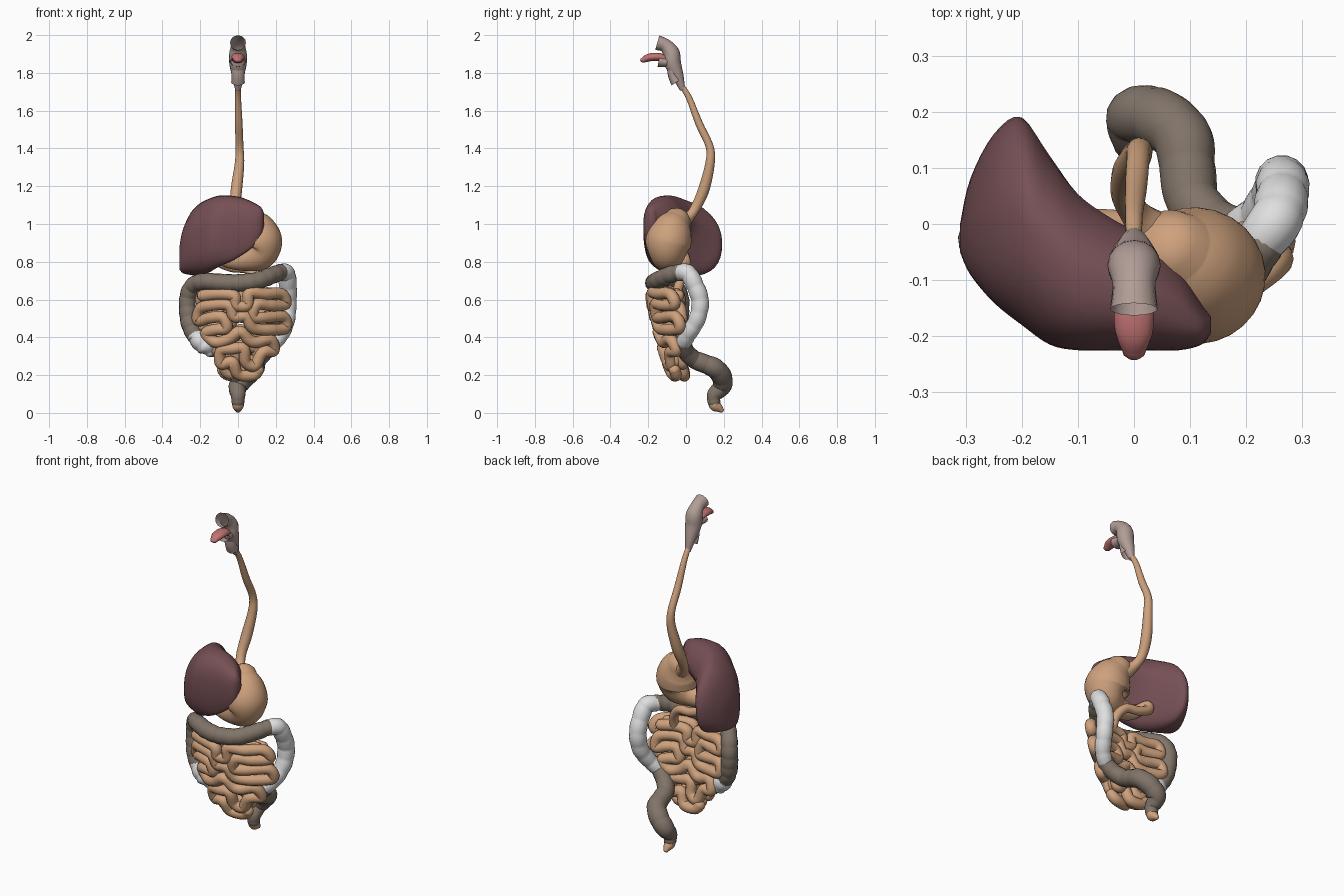
import bpy, bmesh, math
from mathutils import Vector


def material(name, rgb):
    m = bpy.data.materials.new(name)
    m.diffuse_color = (*rgb, 1)
    return m


TAN = material("tan", (0.62, 0.36, 0.205))
LIVER = material("dark maroon", (0.18, 0.08, 0.09))
COLON = material("grey brown", (0.22, 0.175, 0.14))
WHITE = material("pale grey", (0.74, 0.74, 0.74))
THROAT = material("pinkish grey", (0.44, 0.335, 0.305))
TONGUE = material("pink", (0.53, 0.17, 0.17))


def spline(pts, n):
    """Catmull-Rom through points of any dimension."""
    out = []
    for i in range(len(pts) - 1):
        a, b, c, d = pts[max(i - 1, 0)], pts[i], pts[i + 1], pts[min(i + 2, len(pts) - 1)]
        for k in range(n):
            t = k / n
            out.append(tuple(0.5 * (2 * q + (r - p) * t + (2 * p - 5 * q + 4 * r - s) * t * t
                                    + (3 * q - p - 3 * r + s) * t ** 3)
                             for p, q, r, s in zip(a, b, c, d)))
    out.append(tuple(pts[-1]))
    return out


def loft(name, rings, mat, closed=True):
    """Skin a list of equal-length rings into an object."""
    bm = bmesh.new()
    vs = [[bm.verts.new(p) for p in ring] for ring in rings]
    n = len(vs[0])
    for r0, r1 in zip(vs, vs[1:]):
        for j in range(n):
            bm.faces.new((r0[j], r0[(j + 1) % n], r1[(j + 1) % n], r1[j]))
    if closed:
        bm.faces.new(vs[0][::-1])
        bm.faces.new(vs[-1])
    bmesh.ops.recalc_face_normals(bm, faces=bm.faces)
    for f in bm.faces:
        f.smooth = True
    me = bpy.data.meshes.new(name)
    bm.to_mesh(me)
    bm.free()
    me.materials.append(mat)
    ob = bpy.data.objects.new(name, me)
    bpy.context.collection.objects.link(ob)
    return ob


def tube(name, pts, mat, sides=16, n=6, closed=True, bump=0.0, pitch=0.06, squash=(1, 1, 1)):
    """Sweep a circle along (x, y, z, radius) points, with round ends and optional bulges."""
    path = spline(pts, n)
    P = [Vector(p[:3]) for p in path]
    R = [p[3] for p in path]
    T = [(P[min(i + 1, len(P) - 1)] - P[max(i - 1, 0)]).normalized() for i in range(len(P))]
    if bump:
        s = 0
        for i in range(1, len(P)):
            s += (P[i] - P[i - 1]).length
            R[i] *= 1 - bump + 1.5 * bump * abs(math.sin(math.pi * s / pitch)) ** 0.6
    heads, tails = [], []
    if closed:
        angles = (1.4, 1.0, 0.5)
        heads = [(P[0] - T[0] * R[0] * 0.8 * math.sin(a), R[0] * math.cos(a), T[0]) for a in angles]
        tails = [(P[-1] + T[-1] * R[-1] * 0.8 * math.sin(a), R[-1] * math.cos(a), T[-1])
                 for a in reversed(angles)]
    rings = []
    u = T[0].orthogonal().normalized()
    for p, r, t in heads + list(zip(P, R, T)) + tails:
        u = (u - t * u.dot(t)).normalized()
        v = t.cross(u)
        ring = []
        for j in range(sides):
            a = 2 * math.pi * j / sides
            off = (u * math.cos(a) + v * math.sin(a)) * r
            ring.append(p + Vector(o * q for o, q in zip(off, squash)))
        rings.append(ring)
    return loft(name, rings, mat, closed)


# Throat: nasal passage, open mouth and windpipe stub
tube("throat", [(0, -.152, 1.96, .040), (0, -.11, 1.945, .036), (0, -.078, 1.905, .044),
                (0, -.07, 1.85, .044), (0, -.042, 1.78, .030), (0, -.018, 1.71, .014)],
     THROAT, closed=False, squash=(1.05, 1, 1))
tube("mouth", [(0, -.07, 1.862, .034), (0, -.11, 1.858, .036), (0, -.145, 1.862, .040)],
     THROAT, closed=False, squash=(1.05, 1, .75))
tube("windpipe_stub", [(0, -.075, 1.84, .036), (0, -.07, 1.79, .034), (0, -.052, 1.75, .036)],
     THROAT, closed=False, squash=(1, .75, 1))

# Tongue
tube("tongue", [(0, -.09, 1.862, .028), (0, -.14, 1.883, .035), (0, -.19, 1.882, .034),
                (0, -.224, 1.868, .022)], TONGUE, squash=(1, 1, .6))

# Oesophagus
tube("oesophagus", [(0, -.03, 1.74, .014), (0, .015, 1.67, .016), (.004, .07, 1.53, .020),
                    (.008, .125, 1.41, .021), (.008, .127, 1.32, .025), (-.008, .095, 1.185, .030),
                    (-.014, .053, 1.09, .027), (.005, .015, 1.035, .028), (.05, -.03, .99, .05)], TAN)

# Stomach
tube("stomach", [(.065, -.045, 1.02, .075), (.090, -.07, .97, .110), (.110, -.094, .90, .125),
                 (.10, -.10, .845, .10), (.03, -.105, .815, .065), (-.05, -.09, .81, .045),
                 (-.09, -.05, .82, .03)], TAN, sides=28, n=8, squash=(1, .97, 1))

# Duodenum
tube("duodenum", [(-.08, -.06, .82, .03), (-.11, -.02, .84, .028), (-.10, .0, .80, .026),
                  (-.03, .0, .77, .025), (.05, -.01, .76, .025), (.10, -.03, .70, .025),
                  (.11, -.05, .63, .025)], TAN)

# Liver: sections along x as (x, front, back, bottom, top, hollowing behind)
sections = [(-.31, -.05, .0, .76, .88, 0), (-.292, -.09, .08, .74, .97, 0),
            (-.25, -.14, .16, .73, 1.06, 0), (-.20, -.18, .19, .725, 1.11, 0),
            (-.15, -.215, .13, .745, 1.135, .3), (-.10, -.225, .065, .775, 1.15, .6),
            (-.04, -.225, .02, .80, 1.15, .8), (.02, -.225, -.015, .835, 1.14, .9),
            (.08, -.225, -.07, .88, 1.115, .9), (.12, -.215, -.14, .93, 1.09, .6),
            (.137, -.195, -.165, .99, 1.06, 0)]
rings = []
for x, y0, y1, z0, z1, k in spline(sections, 4):
    ring = []
    for j in range(32):
        a = 2 * math.pi * j / 32
        e = 1.1 if math.cos(a) > 0 and math.sin(a) > 0 else .78   # rounder at the upper back
        c = math.copysign(abs(math.cos(a)) ** e, math.cos(a))
        s = math.copysign(abs(math.sin(a)) ** e, math.sin(a))
        w = (1 + c) / 2
        w *= 1 - .75 * k * max(0, .25 - s) / 1.25      # underside curls towards the front
        ring.append((x, y0 + (y1 - y0) * w, (z0 + z1) / 2 + (z1 - z0) / 2 * s))
    rings.append(ring)
loft("liver", rings, LIVER)

# Large intestine, in coloured lengths
tube("caecum", [(-.15, -.06, .315, .022), (-.165, -.06, .345, .047), (-.20, -.055, .38, .050),
                (-.235, -.05, .42, .042)], WHITE, bump=.08)
tube("ascending_and_transverse_colon",
     [(-.225, -.05, .405, .044), (-.252, -.04, .46, .046), (-.265, -.03, .53, .046),
      (-.265, -.03, .61, .045), (-.240, -.06, .672, .044), (-.18, -.12, .695, .045),
      (-.09, -.16, .690, .046), (0, -.170, .688, .046), (.10, -.152, .70, .046),
      (.18, -.095, .728, .045), (.225, -.035, .745, .043)], COLON, n=10, bump=.05, pitch=.055)
tube("descending_colon",
     [(.222, -.035, .742, .044), (.255, .01, .738, .047), (.264, .050, .67, .047),
      (.264, .075, .59, .047), (.258, .06, .50, .045), (.23, .015, .42, .043),
      (.18, -.02, .36, .040)], WHITE, n=10, bump=.05, pitch=.07)
tube("sigmoid_colon",
     [(.19, -.015, .37, .042), (.145, .0, .325, .046), (.105, .04, .285, .048),
      (.095, .10, .26, .050), (.085, .155, .235, .053), (.04, .19, .19, .054),
      (.0, .19, .14, .050), (.0, .15, .095, .039), (.0, .148, .055, .034)],
     COLON, n=10, bump=.03, pitch=.07)
tube("anal_canal", [(0, .148, .06, .030), (0, .154, .04, .031), (0, .172, .027, .024),
                    (0, .188, .014, .014)], TAN)

# Small intestine: one winding (x, z) route laid in three layers, front to back
route = [(-.19, .62), (-.10, .63), (-.02, .62), (-.01, .57), (.05, .57), (.06, .635), (.14, .63),
         (.23, .63), (.25, .575), (.17, .57), (.10, .575), (.08, .51), (.14, .505), (.24, .51),
         (.25, .45), (.17, .44), (.08, .45), (.04, .51), (-.02, .51), (-.05, .57), (-.14, .57),
         (-.20, .55), (-.21, .49), (-.14, .505), (-.08, .505), (-.06, .45), (-.12, .44),
         (-.17, .42), (-.12, .375), (-.05, .39), (.01, .43), (.06, .385), (.10, .375), (.17, .39),
         (.19, .33), (.13, .32), (.09, .25), (.04, .27), (.03, .34), (-.03, .34), (-.09, .33),
         (-.09, .26), (-.03, .27), (0, .205), (.08, .2), (.11, .23)]


def depth(z, front):
    """Slab of coils lies further forward at the top."""
    t = min(max((z - .2) / .4, 0), 1)
    lo, hi = (-.065, -.185) if front else (-.01, -.065)
    return lo + (hi - lo) * t ** .7


# Each layer: share of depth, x scale, x shift, z shift, curve around the belly
for name, mix, sx, dx, dz, curve in (("front", 0, 1, 0, 0, 1.9),
                                     ("middle", .5, -.85, .02, .01, 1.4),
                                     ("back", 1, -.92, .02, 0, .7)):
    pts = []
    for x, z in route:
        y = depth(z, True) * (1 - mix) + depth(z, False) * mix
        xx = x * sx + dx
        pts.append((xx, y + curve * xx * xx, z + dz, .031))
    tube("small_intestine_" + name, pts, TAN, sides=12, n=6, bump=.04, pitch=.11)

# Last coil joining the caecum
tube("ileum_end", [(.0, -.05, .33, .026), (-.07, -.05, .36, .026), (-.17, -.055, .38, .026)], TAN)
